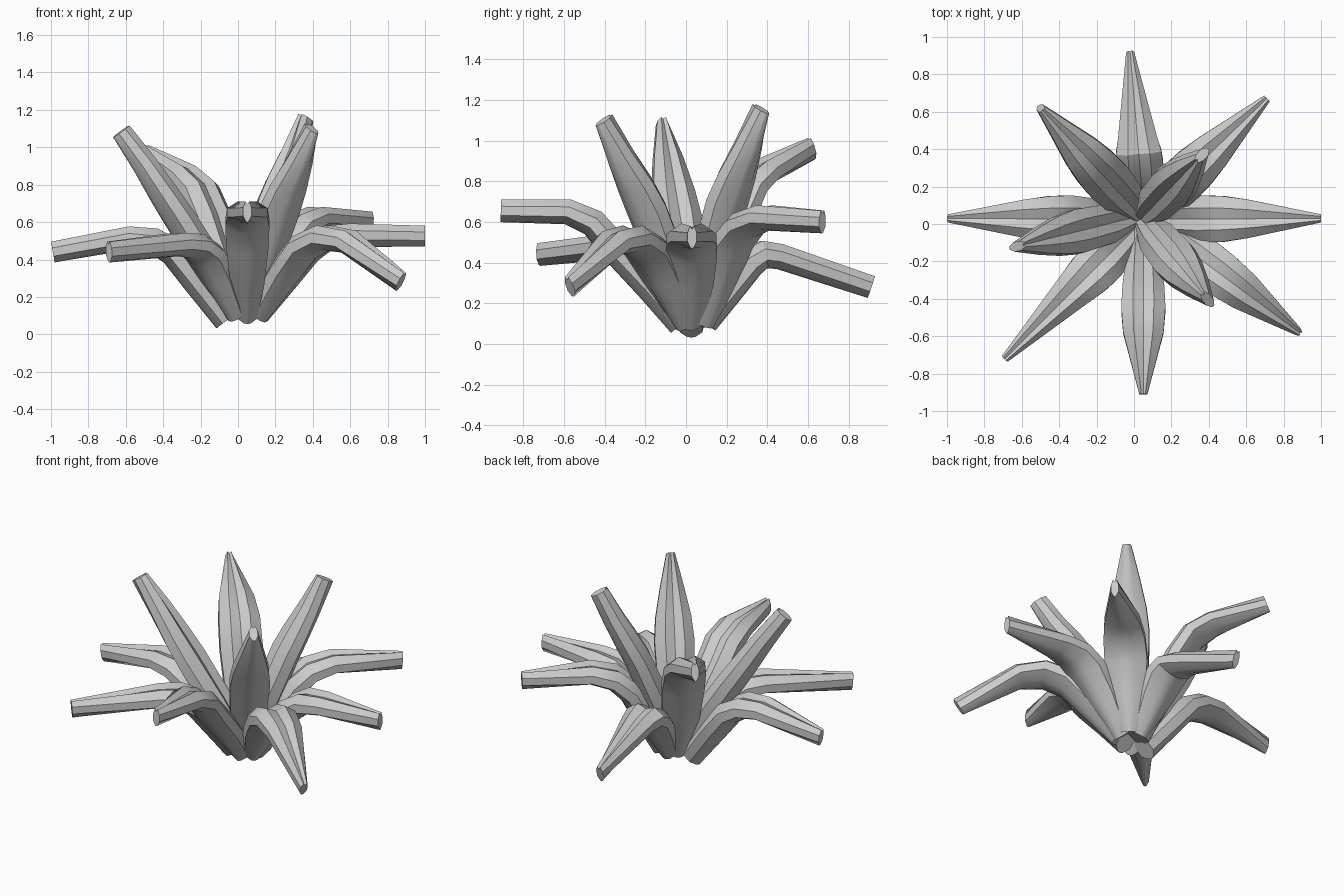
import bpy, bmesh, math
from mathutils import Vector

if "Cube" in bpy.data.objects:
    bpy.data.objects.remove(bpy.data.objects["Cube"])

# Leaf cross-section (half-width units, thickness units): channel on top, keel below
SECTION = [(0, 0.36), (-0.48, 0.5), (-1, 0.2), (-1, -0.2), (-0.4, -0.45), (0, -0.5),
           (0.4, -0.45), (1, -0.2), (1, 0.2), (0.48, 0.5)]
BENT = [0.055, 0.11, 0.126, 0.122, 0.104, 0.022]      # half-widths, arching leaves
FRONT = [0.05, 0.09, 0.112, 0.118, 0.108, 0.022]      # half-widths, front leaf
STRAIGHT = [0.055, 0.105, 0.118, 0.105, 0.072, 0.025]  # half-widths, upright leaves
THICK = [0.14, 0.15, 0.148, 0.138, 0.125, 0.112]
THICK_UP = [0.14, 0.165, 0.16, 0.15, 0.13, 0.108]


def leaf(name, base, tip, profile, widths, thick=THICK):
    """Sweep the section along a path given as (fraction of reach, height)."""
    b, t = Vector(base), Vector(tip)
    side = Vector((-(t - b).y, (t - b).x, 0)).normalized()
    pts = [(b.lerp(t, f)).to_3d() + Vector((0, 0, z)) for f, z in profile]
    bm = bmesh.new()
    rings = []
    for i, p in enumerate(pts):
        d1 = (p - pts[i - 1]).normalized() if i else (pts[1] - p).normalized()
        d2 = (pts[i + 1] - p).normalized() if i < len(pts) - 1 else d1
        normal = (d1 + d2).normalized().cross(side)
        rings.append([bm.verts.new(p + side * u * widths[i] + normal * v * thick[i])
                      for u, v in SECTION])
    n = len(SECTION)
    for r0, r1 in zip(rings, rings[1:]):
        for k in range(n):
            bm.faces.new((r0[k], r0[(k + 1) % n], r1[(k + 1) % n], r1[k]))
    bm.faces.new(rings[0])
    bm.faces.new(rings[-1])
    bmesh.ops.recalc_face_normals(bm, faces=bm.faces)
    me = bpy.data.meshes.new(name)
    bm.to_mesh(me)
    bm.free()
    ob = bpy.data.objects.new(name, me)
    bpy.context.collection.objects.link(ob)
    bpy.ops.object.select_all(action='DESELECT')
    ob.select_set(True)
    bpy.context.view_layer.objects.active = ob
    bpy.ops.object.shade_smooth_by_angle(angle=math.radians(28))


def arch(zs, fr=(0, 0.18, 0.31, 0.42, 0.56, 1)):
    return list(zip(fr, zs))


# Outer arching leaves
leaf("leaf_front", (0.05, -0.02), (0.05, -0.91),
     arch((0.10, 0.28, 0.47, 0.595, 0.65, 0.655), (0, 0.17, 0.37, 0.49, 0.63, 1)), FRONT)
leaf("leaf_left", (-0.06, 0.025), (-0.99, 0.03),
     arch((0.075, 0.29, 0.44, 0.50, 0.515, 0.44)), BENT)
leaf("leaf_right", (0.1, 0.025), (1.0, 0.03),
     arch((0.11, 0.31, 0.45, 0.515, 0.53, 0.525)), BENT)
leaf("leaf_back", (0.05, 0.09), (-0.02, 0.91),
     arch((0.11, 0.30, 0.40, 0.44, 0.43, 0.28), (0, 0.18, 0.28, 0.36, 0.45, 1)), BENT)
leaf("leaf_front_left", (0.0, -0.03), (-0.69, -0.72),
     arch((0.11, 0.30, 0.42, 0.47, 0.48, 0.44), (0, 0.15, 0.25, 0.34, 0.46, 1)), BENT)
leaf("leaf_front_right", (0.1, 0.0), (0.87, -0.57),
     arch((0.11, 0.33, 0.46, 0.515, 0.495, 0.28), (0, 0.2, 0.33, 0.47, 0.63, 1)), BENT)
leaf("leaf_back_right", (0.1, 0.08), (0.71, 0.67),
     arch((0.11, 0.33, 0.49, 0.58, 0.62, 0.60), (0, 0.14, 0.24, 0.36, 0.52, 1)), BENT)
leaf("leaf_back_left", (0.02, 0.06), (-0.5, 0.62),
     arch((0.11, 0.38, 0.62, 0.77, 0.845, 0.96), (0, 0.17, 0.31, 0.43, 0.58, 1)), BENT)

# Inner upright leaves
UP = (0, 0.22, 0.48, 0.62, 0.8, 1)
leaf("inner_leaf_left", (-0.02, 0.03), (-0.625, -0.12),
     arch((0.13, 0.36, 0.61, 0.74, 0.91, 1.085), UP), STRAIGHT, THICK_UP)
leaf("inner_leaf_back_right", (0.06, 0.05), (0.365, 0.37),
     arch((0.13, 0.42, 0.70, 0.82, 0.97, 1.155), UP), STRAIGHT, THICK_UP)
leaf("inner_leaf_front_right", (0.06, 0.0), (0.395, -0.405),
     arch((0.13, 0.39, 0.66, 0.78, 0.92, 1.10), UP), STRAIGHT, THICK_UP)

# Stand the plant on the ground: lift or trim only the leaf bases
for o in bpy.context.collection.objects:
    for v in o.data.vertices:
        v.co.z = max(v.co.z, 0.0)
